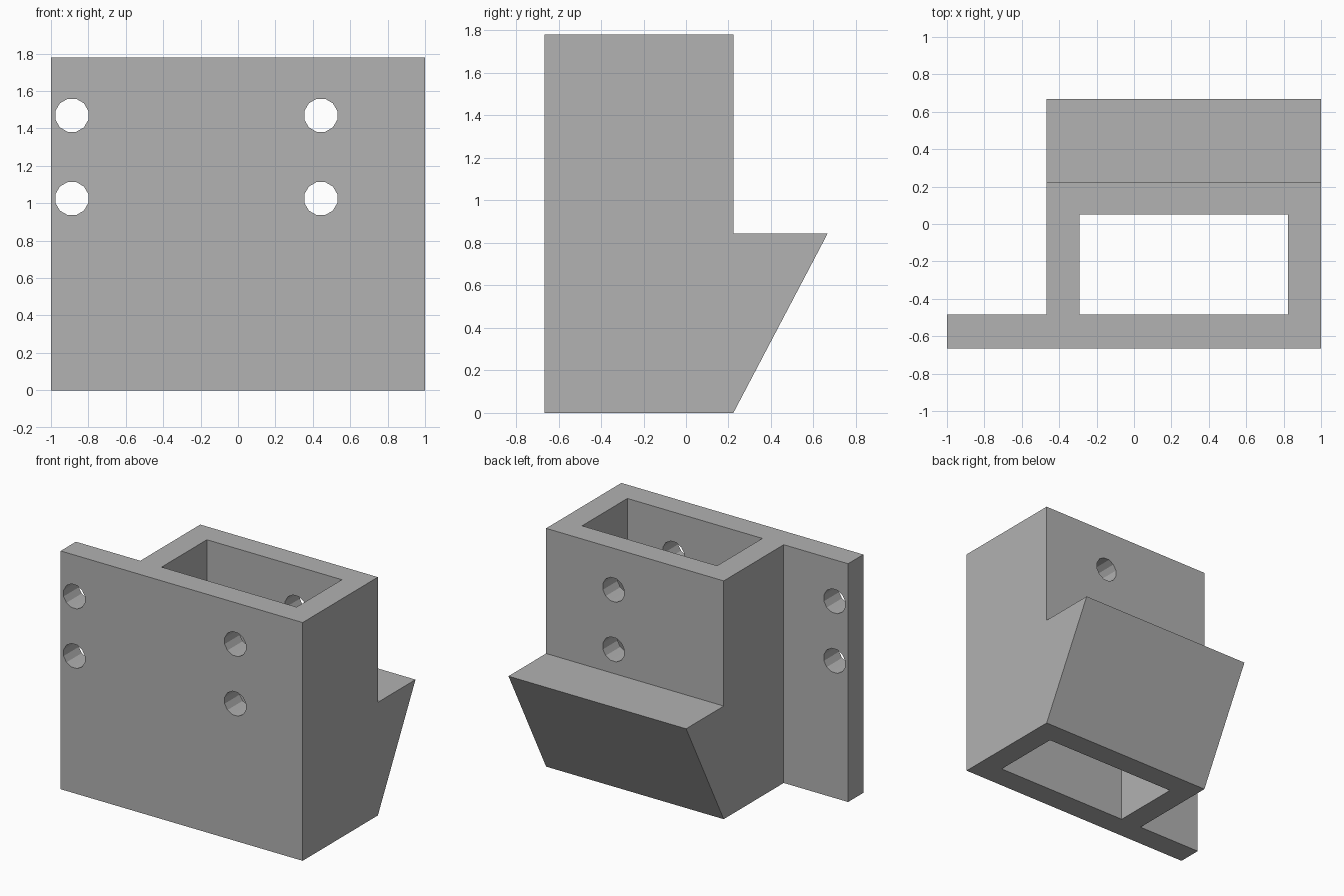
import bpy, bmesh, math
from mathutils import Matrix, Vector

default_cube = bpy.data.objects.get("Cube")
if default_cube:
    bpy.data.objects.remove(default_cube, do_unlink=True)

grey = bpy.data.materials.new("plain_grey")
grey.use_nodes = True
grey.diffuse_color = (0.445, 0.445, 0.445, 1)
grey.node_tree.nodes["Principled BSDF"].inputs["Base Color"].default_value = grey.diffuse_color


def make_object(name, bm):
    bmesh.ops.recalc_face_normals(bm, faces=bm.faces[:])
    mesh = bpy.data.meshes.new(name)
    bm.to_mesh(mesh)
    bm.free()
    mesh.materials.append(grey)
    obj = bpy.data.objects.new(name, mesh)
    bpy.context.scene.collection.objects.link(obj)
    return obj


def box_cutter(name, low, high):
    low, high = Vector(low), Vector(high)
    bm = bmesh.new()
    bmesh.ops.create_cube(bm, size=1, matrix=Matrix.Translation((low + high) / 2)
                          @ Matrix.Diagonal((high - low).to_4d()))
    return make_object(name, bm)


def hole_cutter(name, x, z):
    bm = bmesh.new()
    bmesh.ops.create_cone(bm, cap_ends=True, segments=12, radius1=0.091, radius2=0.091, depth=3,
                          matrix=Matrix.Translation((x, 0, z))
                          @ Matrix.Rotation(math.pi / 2, 4, "X")
                          @ Matrix.Rotation(math.pi / 12, 4, "Z"))
    return make_object(name, bm)


# Side profile with the sloped ledge at the back, extruded across the width
profile = [(-0.665, 0), (0.223, 0), (0.667, 0.845), (0.223, 0.845), (0.223, 1.78), (-0.665, 1.78)]
bm = bmesh.new()
side = bm.faces.new([bm.verts.new((-1, y, z)) for y, z in profile])
extruded = bmesh.ops.extrude_face_region(bm, geom=[side])["geom"]
bmesh.ops.translate(bm, vec=(2, 0, 0),
                    verts=[g for g in extruded if isinstance(g, bmesh.types.BMVert)])
bracket = make_object("mounting_bracket", bm)

# Flange step, open shaft and screw holes
cutters = [
    box_cutter("flange_step_cutter", (-1.5, -0.485, -0.5), (-0.468, 1, 2.5)),
    box_cutter("shaft_cutter", (-0.292, -0.485, -0.5), (0.824, 0.05, 2.5)),
]
for x in (-0.888, 0.443):
    for z in (1.025, 1.47):
        cutters.append(hole_cutter("screw_hole_cutter", x, z))

# Apply the cuts and remove the cutters
for cutter in cutters:
    cutter.hide_render = True
    cut = bracket.modifiers.new(cutter.name, "BOOLEAN")
    cut.operation = "DIFFERENCE"
    cut.solver = "EXACT"
    cut.object = cutter
bpy.context.view_layer.update()
evaluated = bracket.evaluated_get(bpy.context.evaluated_depsgraph_get())
result = bpy.data.meshes.new_from_object(evaluated)
bracket.modifiers.clear()
bracket.data = result
for cutter in cutters:
    bpy.data.objects.remove(cutter, do_unlink=True)
